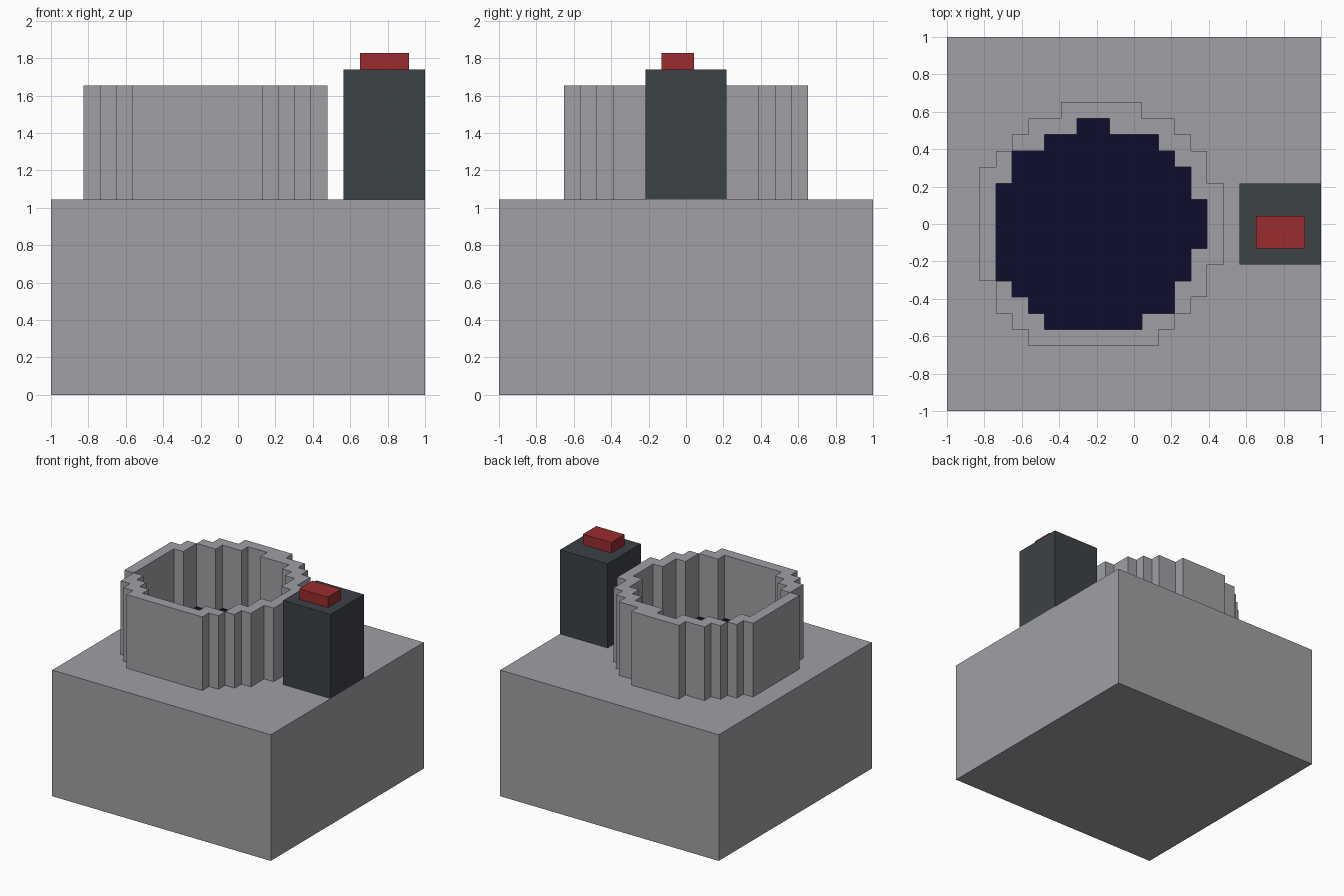
import bpy
import bmesh
from mathutils import Vector

if "Cube" in bpy.data.objects:
    bpy.data.objects.remove(bpy.data.objects["Cube"], do_unlink=True)

GRID = 23            # blocks along each side of the base
UNIT = 2 / GRID      # size of one block


def material(name, colour):
    mat = bpy.data.materials.new(name)
    mat.use_nodes = True
    mat.diffuse_color = (*colour, 1)
    bsdf = next(n for n in mat.node_tree.nodes if n.type == "BSDF_PRINCIPLED")
    bsdf.inputs["Base Color"].default_value = (*colour, 1)
    return mat


def place(i, j, k):
    """Block coordinates to scene coordinates."""
    return Vector((i * UNIT - 1, j * UNIT - 1, k * UNIT))


def finish(name, bm, mat):
    bmesh.ops.recalc_face_normals(bm, faces=bm.faces)
    mesh = bpy.data.meshes.new(name)
    bm.to_mesh(mesh)
    bm.free()
    mesh.materials.append(mat)
    obj = bpy.data.objects.new(name, mesh)
    bpy.context.collection.objects.link(obj)
    return obj


def box(name, low, high, mat):
    a, b = place(*low), place(*high)
    bm = bmesh.new()
    bmesh.ops.create_cube(bm, size=1)
    for v in bm.verts:
        v.co = (a + b) / 2 + v.co * (b - a)
    return finish(name, bm, mat)


def block_prism(name, cells, bottom, top, mat):
    """Extrude a set of square plan cells from bottom to top."""
    bm = bmesh.new()
    corners = {}

    def corner(i, j):
        if (i, j) not in corners:
            corners[i, j] = bm.verts.new(place(i, j, bottom))
        return corners[i, j]

    for i, j in sorted(cells):
        bm.faces.new([corner(i, j), corner(i + 1, j),
                      corner(i + 1, j + 1), corner(i, j + 1)])
    result = bmesh.ops.extrude_face_region(bm, geom=bm.faces[:])
    raised = [g for g in result["geom"] if isinstance(g, bmesh.types.BMVert)]
    bmesh.ops.translate(bm, verts=raised, vec=(0, 0, (top - bottom) * UNIT))
    return finish(name, bm, mat)


def plan(first_row, spans):
    """Cells covered by one (start, end) span per row."""
    return {(i, first_row + r) for r, (start, end) in enumerate(spans)
            for i in range(start, end)}


grey = material("stone grey", (0.352, 0.352, 0.376))
slate = material("dark slate", (0.046, 0.054, 0.062))
red = material("button red", (0.319, 0.026, 0.028))
navy = material("deep navy", (0.004, 0.004, 0.024))

# Plan of the round basin, row by row from front to back
outer = plan(4, [(5, 13), (4, 14), (3, 15), (3, 16), (2, 16)]
             + [(2, 17)] * 5
             + [(2, 16), (3, 16), (4, 15), (5, 14), (7, 12)])
inner = plan(5, [(6, 12), (5, 14), (4, 14), (3, 15), (3, 15)]
             + [(3, 16)] * 3
             + [(3, 15), (4, 15), (4, 14), (6, 13), (8, 10)])

# Base, basin wall and its dark filling
box("base", (0, 0, 0), (GRID, GRID, 12), grey)
block_prism("basin_wall", outer - inner, 12, 19, grey)
block_prism("basin_filling", inner, 12, 13, navy)

# Side post with the button on top
box("control_post", (18, 9, 12), (GRID, 14, 20), slate)
box("button", (19, 10, 20), (22, 12, 21), red)
